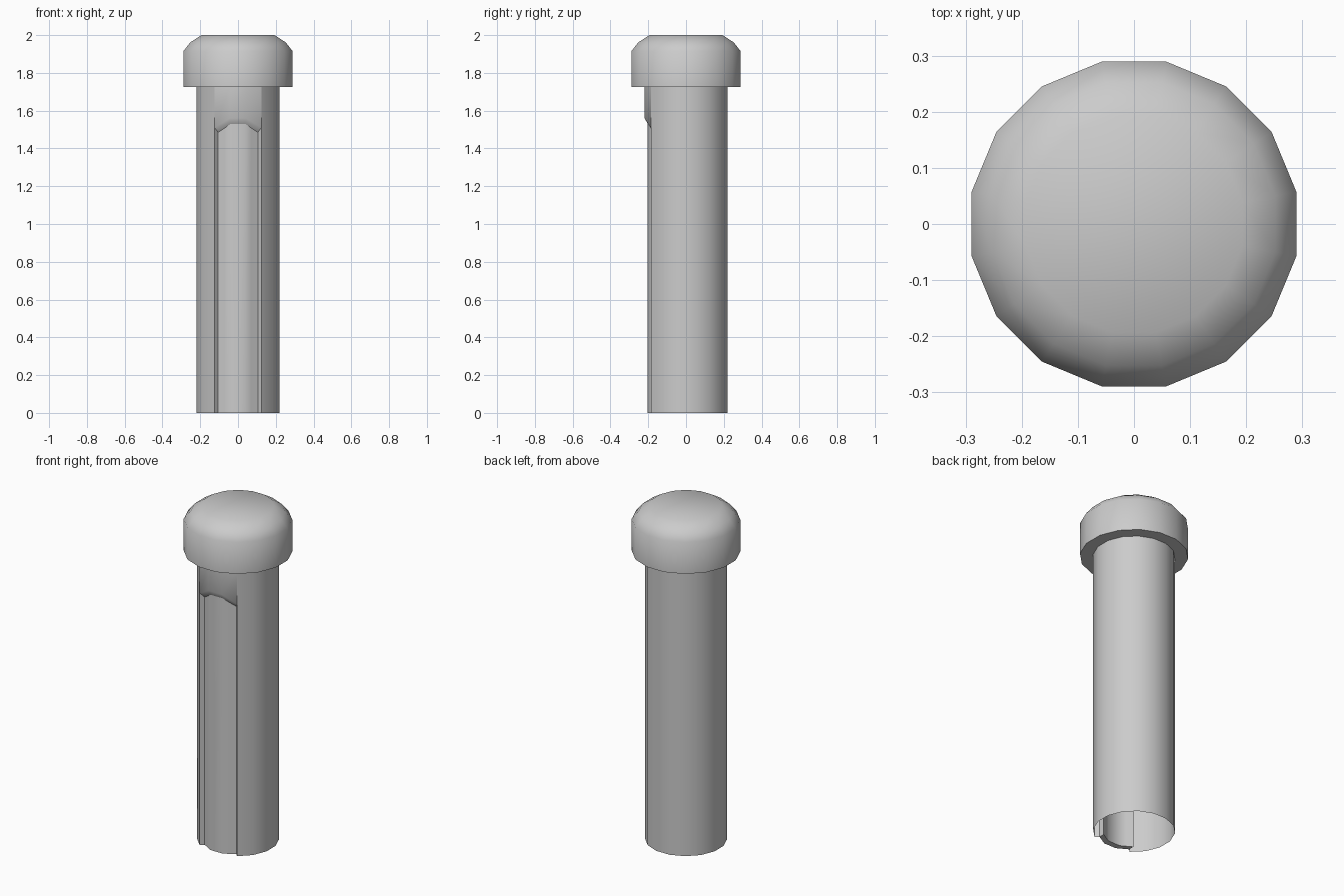
import bpy, bmesh, math

if "Cube" in bpy.data.objects:
    bpy.data.objects.remove(bpy.data.objects["Cube"])

SIDES = 16


def finish(bm, name, angle):
    bmesh.ops.remove_doubles(bm, verts=bm.verts[:], dist=0.0005)
    bmesh.ops.recalc_face_normals(bm, faces=bm.faces[:])
    mesh = bpy.data.meshes.new(name)
    bm.to_mesh(mesh)
    bm.free()
    obj = bpy.data.objects.new(name, mesh)
    bpy.context.collection.objects.link(obj)
    bpy.ops.object.select_all(action='DESELECT')
    obj.select_set(True)
    bpy.context.view_layer.objects.active = obj
    bpy.ops.object.shade_smooth_by_angle(angle=math.radians(angle))
    return obj


def ring_point(r, i, z):
    # half-step offset puts a flat facet exactly on the front
    a = -math.pi / 2 + (i - 0.5) * 2 * math.pi / SIDES
    return (r * math.cos(a), r * math.sin(a), z)


def face(bm, points):
    return bm.faces.new([bm.verts.new(p) for p in points])


R = 0.223
Z_NECK = 1.725
# height where each front column of the shaft stops at the slot
slot_top = {-1: 1.51, 0: 1.56, 1: 1.56, 2: 1.51}

# body: domed head lathed into an open-bottomed shaft
bm = bmesh.new()
profile = [(R, Z_NECK), (0.295, Z_NECK), (0.295, 1.915), (0.257, 1.962), (0.197, 2.0)]
for i in range(-1, SIDES - 1):
    for (r0, z0), (r1, z1) in zip(profile, profile[1:]):
        face(bm, [ring_point(r0, i, z0), ring_point(r0, i + 1, z0),
                  ring_point(r1, i + 1, z1), ring_point(r1, i, z1)])
    in_slot = i in (-1, 0, 1)
    low0 = slot_top[i] if in_slot else 0
    low1 = slot_top[i + 1] if in_slot else 0
    face(bm, [ring_point(R, i, low0), ring_point(R, i + 1, low1),
              ring_point(R, i + 1, Z_NECK), ring_point(R, i, Z_NECK)])
face(bm, [ring_point(0.197, i, 2.0) for i in range(SIDES)])

# slot walls leading in to the recessed panel
corner, mid, top = (0.105, -0.166, 1.485), (0.07, -0.186, 1.508), (0.04, -0.203, 1.53)
for s in (1, -1):
    flip = lambda p: (p[0] * s, p[1], p[2])
    out_low, out_corner = ring_point(R, 2, 0), ring_point(R, 2, 1.51)
    out_top = ring_point(R, 1, 1.56)
    for pts in ([out_low, out_corner, corner, (corner[0], corner[1], 0)],
                [out_corner, mid, corner],
                [out_corner, out_top, top, mid]):
        face(bm, [flip(p) for p in pts])
mirrored_top = (-top[0], top[1], top[2])
face(bm, [ring_point(R, 1, 1.56), ring_point(R, 0, 1.56), mirrored_top, top])
finish(bm, "pin_body", 50)

# recessed panel: curved slab behind the slot
bm = bmesh.new()
half = [corner, mid, top]
columns = [(-x, y, z) for x, y, z in half] + half[::-1]
rings = [[bm.verts.new(p) for p in ((x, y, 0), (x, y, z), (x, y + 0.035, z), (x, y + 0.035, 0))]
         for x, y, z in columns]
for a, b in zip(rings, rings[1:]):
    for k in range(4):
        n = (k + 1) % 4
        bm.faces.new((a[k], b[k], b[n], a[n]))
bm.faces.new(rings[0])
bm.faces.new(rings[-1])
finish(bm, "slot_panel", 35)
